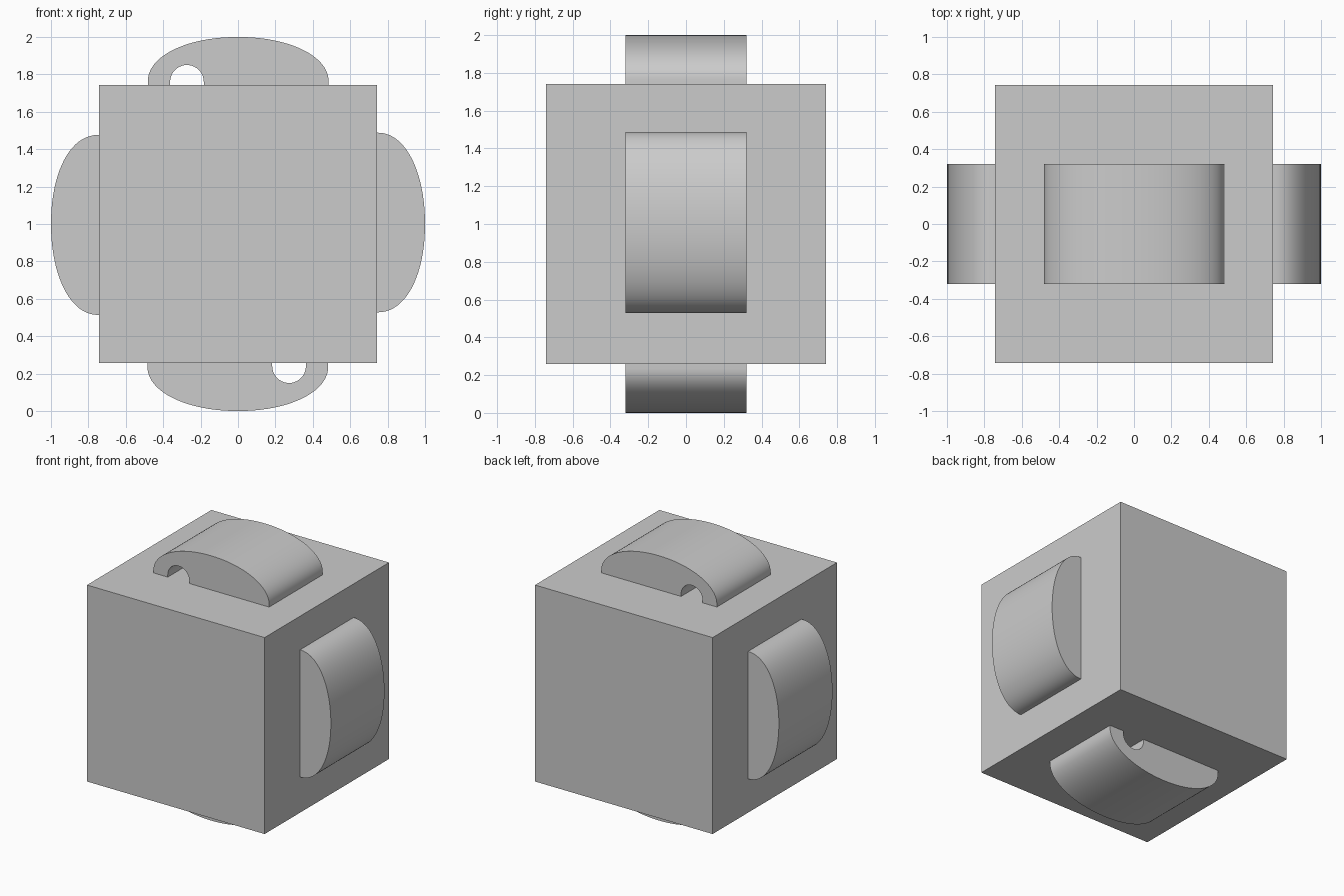
import bpy, bmesh
from math import cos, sin, pi

if "Cube" in bpy.data.objects:
    bpy.data.objects.remove(bpy.data.objects["Cube"])

HALF = 0.742      # half size of the cube
DEPTH = 0.32      # half depth of the lobes
SINK = 0.03       # how far lobes sink into the cube


def bezier(a, b, c, d, n=20):
    pts = []
    for i in range(n + 1):
        t = i / n
        s = 1 - t
        pts.append(tuple(s**3 * a[k] + 3*s*s*t * b[k] + 3*s*t*t * c[k] + t**3 * d[k]
                         for k in (0, 1)))
    return pts


def lobe_profile(left, right, shoulder, arch=None):
    """Outline in (along, outward) coordinates measured from the cube centre."""
    base = HALF - SINK
    pts = [(left, base)]
    pts += bezier((left, shoulder), (left, 0.895), (-0.28, 1), (0, 1))
    pts += bezier((0, 1), (0.28, 1), (right, 0.895), (right, shoulder))[1:]
    pts.append((right, base))
    if arch:
        cx, cz, r = arch
        pts.append((cx + r, base))
        pts += [(cx + r * cos(pi * i / 20), cz + r * sin(pi * i / 20)) for i in range(21)]
        pts.append((cx - r, base))
    return pts


def make_lobe(name, profile, angle):
    """Extrude a profile along y and turn it about the cube centre."""
    ca, sa = round(cos(angle)), round(sin(angle))
    bm = bmesh.new()
    verts = [bm.verts.new((u * ca + v * sa, -DEPTH, 1 - u * sa + v * ca)) for u, v in profile]
    face = bm.faces.new(verts)
    res = bmesh.ops.extrude_face_region(bm, geom=[face])
    moved = [g for g in res["geom"] if isinstance(g, bmesh.types.BMVert)]
    bmesh.ops.translate(bm, vec=(0, 2 * DEPTH, 0), verts=moved)
    bmesh.ops.recalc_face_normals(bm, faces=bm.faces)
    mesh = bpy.data.meshes.new(name)
    bm.to_mesh(mesh)
    bm.free()
    ob = bpy.data.objects.new(name, mesh)
    bpy.context.collection.objects.link(ob)
    bpy.ops.object.select_all(action='DESELECT')
    ob.select_set(True)
    bpy.context.view_layer.objects.active = ob
    bpy.ops.object.shade_smooth_by_angle(angle=pi / 6)


# Main cube
bpy.ops.mesh.primitive_cube_add(size=2 * HALF, location=(0, 0, 1))
bpy.context.object.name = "cube_body"

# Arched lobes above and below, plain lobes on the sides
arched = lobe_profile(-0.482, 0.484, 0.765, arch=(-0.273, 0.76, 0.09))
plain = lobe_profile(-0.488, 0.472, 0.75)
make_lobe("top_lobe", arched, 0)
make_lobe("bottom_lobe", arched, pi)
plain_side = [(-u, v) for u, v in plain]
# Side lobes sit slightly off centre, opposite each other
make_lobe("right_lobe", plain, pi / 2)
make_lobe("left_lobe", [(u, v) for u, v in lobe_profile(-0.486, 0.476, 0.75)], -pi / 2)
